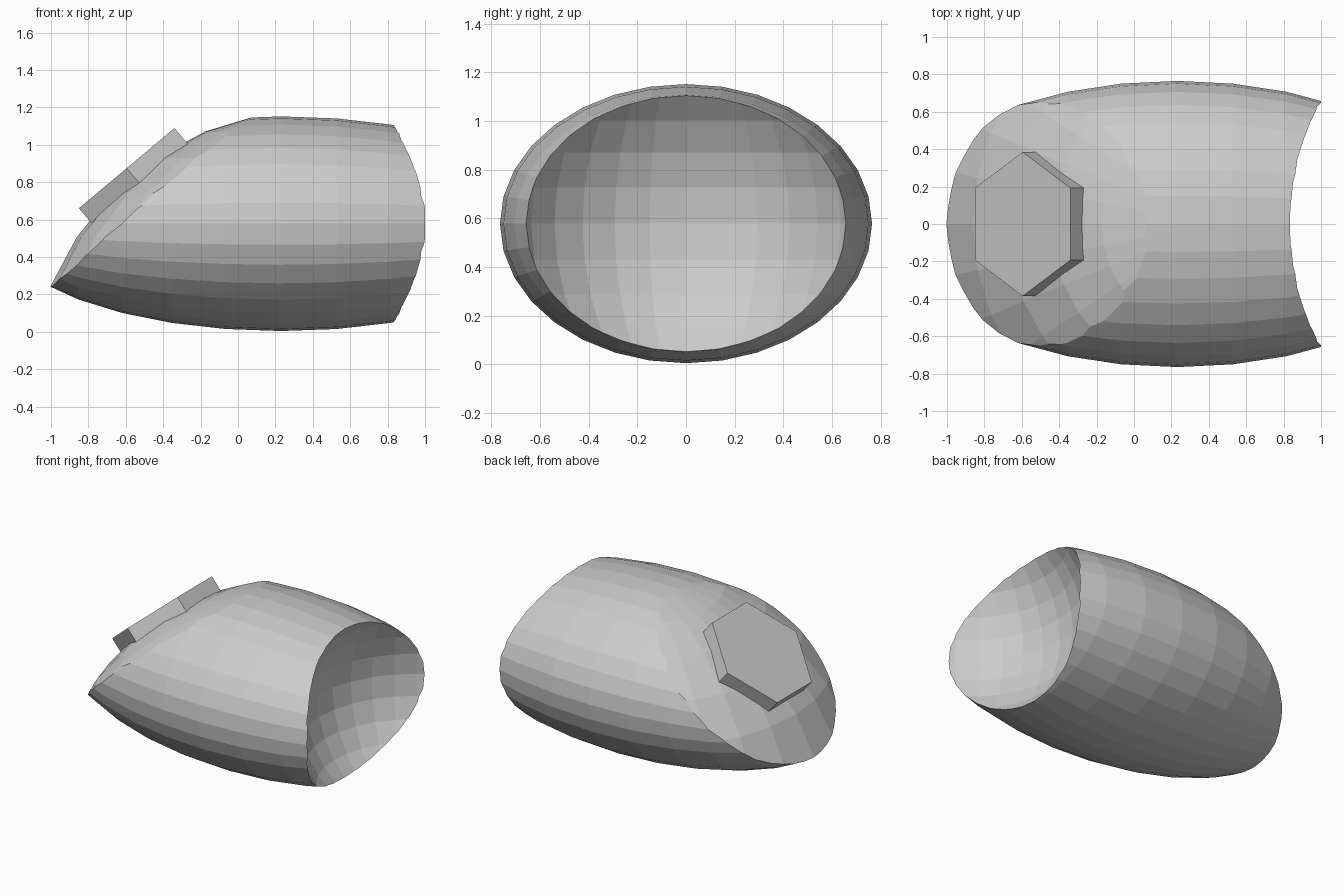
import bpy
from math import atan2, pi

if "Cube" in bpy.data.objects:
    bpy.data.objects.remove(bpy.data.objects["Cube"])

R = 0.765      # base radius of the shell
MID = 0.578    # height of the shell axis


def ball(name, loc, scale, rot=(0, 0, 0)):
    bpy.ops.mesh.primitive_uv_sphere_add(segments=32, ring_count=16, radius=R,
                                         location=loc, rotation=rot)
    ob = bpy.context.object
    ob.name = name
    ob.scale = scale
    bpy.ops.object.transform_apply(location=False, rotation=True, scale=True)
    return ob


def boolean(target, tool, operation):
    mod = target.modifiers.new(operation.lower(), 'BOOLEAN')
    mod.operation = operation
    mod.solver = 'EXACT'
    mod.object = tool
    bpy.context.view_layer.objects.active = target
    bpy.ops.object.modifier_apply(modifier=mod.name)
    bpy.data.objects.remove(tool)


# Long ellipsoid shell with its poles along x
shell = ball("shell", (0.23, 0, MID), (0.75, 1, 2), (0, pi / 2, 0))

# Large ball trims the sloping face at the left
face_trim = ball("face_trim", (0.411, 0, -0.342), (2, 2, 2))
face_trim.hide_render = True
boolean(shell, face_trim, 'INTERSECT')

# Smaller ball scoops out the hollow at the right
hollow = ball("hollow_cutter", (1.386, 0, MID), (1, 1, 1))
hollow.hide_render = True
boolean(shell, hollow, 'DIFFERENCE')

# Hexagonal button sitting on the sloping face, corners pointing along y
depth = 0.16
nx, nz = -0.643, 0.766
bpy.ops.mesh.primitive_cylinder_add(
    vertices=6, radius=0.385, depth=depth,
    location=(-0.595 - nx * depth / 2, 0, 0.875 - nz * depth / 2),
    rotation=(0, atan2(nx, nz), 0))
button = bpy.context.object
button.name = "hex_button"
boolean(shell, button, 'UNION')

# Low-poly flat faces
for poly in shell.data.polygons:
    poly.use_smooth = False
